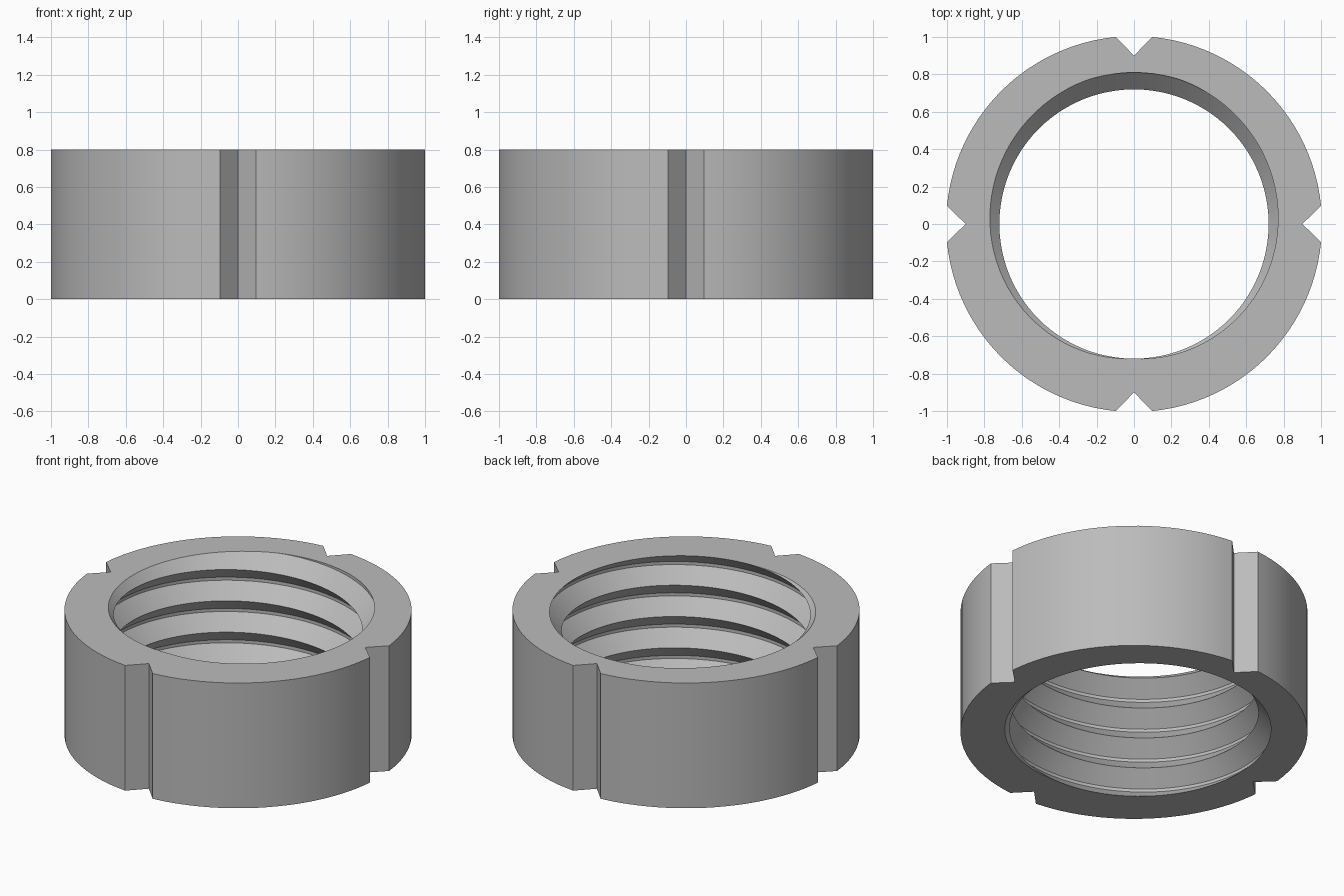
import bpy, bmesh
from math import pi, sin, cos, asin, hypot, radians

cube = bpy.data.objects.get("Cube")
if cube:
    bpy.data.objects.remove(cube)

HEIGHT, PITCH = 0.8, 0.2
CREST_R, ROOT_R, ROOT_FLAT = 0.72, 0.81, 0.02
NOTCH_HALF, NOTCH_FLOOR = 0.097, 0.9
OUTER_R = hypot(1.0, NOTCH_HALF)
SEGS, ARC_STEPS = 96, 24

steel = bpy.data.materials.new("steel grey")
steel.use_nodes = True
colour = (0.5, 0.5, 0.5, 1)
steel.diffuse_color = colour
steel.node_tree.nodes["Principled BSDF"].inputs["Base Color"].default_value = colour

bm = bmesh.new()

# Right-handed internal thread: each turn has a sharp crest and a flat root
turn = [(ROOT_R, -ROOT_FLAT / 2), (ROOT_R, ROOT_FLAT / 2), (CREST_R, PITCH / 2)]
turns = round(HEIGHT / PITCH) + 4
columns = []
for i in range(SEGS):
    a = 2 * pi * i / SEGS
    lift = PITCH * (i / SEGS - 0.25)
    columns.append([bm.verts.new((r * cos(a), r * sin(a), z + lift + PITCH * (t - 2)))
                    for t in range(turns) for r, z in turn])
for i in range(SEGS):
    left = columns[i]
    right = columns[i + 1] if i + 1 < SEGS else columns[0][len(turn):]
    for k in range(len(right) - 1):
        bm.faces.new((left[k], left[k + 1], right[k + 1], right[k]))

# Trim the thread flush with both end faces
for z, up in ((0, -1), (HEIGHT, 1)):
    bmesh.ops.bisect_plane(bm, geom=bm.verts[:] + bm.edges[:] + bm.faces[:], dist=1e-5,
                           plane_co=(0, 0, z), plane_no=(0, 0, up), clear_outer=True)

# Outer wall: four arcs separated by V notches
half = asin(NOTCH_HALF / OUTER_R)
outline = []
for q in range(4):
    start = q * pi / 2
    outline.append((NOTCH_FLOOR * cos(start), NOTCH_FLOOR * sin(start)))
    for s in range(ARC_STEPS + 1):
        a = start + half + (pi / 2 - 2 * half) * s / ARC_STEPS
        outline.append((OUTER_R * cos(a), OUTER_R * sin(a)))
low, high = ([bm.verts.new((x, y, z)) for x, y in outline] for z in (0, HEIGHT))
for i in range(len(outline)):
    j = (i + 1) % len(outline)
    bm.faces.new((low[i], low[j], high[j], high[i]))

# End faces between the outline and the trimmed thread
for z, up in ((0, -1), (HEIGHT, 1)):
    rim = [e for e in bm.edges if e.is_boundary and all(abs(v.co.z - z) < 1e-4 for v in e.verts)]
    bmesh.ops.triangle_fill(bm, use_beauty=True, use_dissolve=False, edges=rim, normal=(0, 0, up))
bmesh.ops.recalc_face_normals(bm, faces=bm.faces[:])

mesh = bpy.data.meshes.new("threaded_ring_nut")
bm.to_mesh(mesh)
bm.free()
mesh.materials.append(steel)
nut = bpy.data.objects.new("threaded_ring_nut", mesh)
bpy.context.collection.objects.link(nut)
bpy.ops.object.select_all(action='DESELECT')
nut.select_set(True)
bpy.context.view_layer.objects.active = nut
bpy.ops.object.shade_smooth_by_angle(angle=radians(30))
